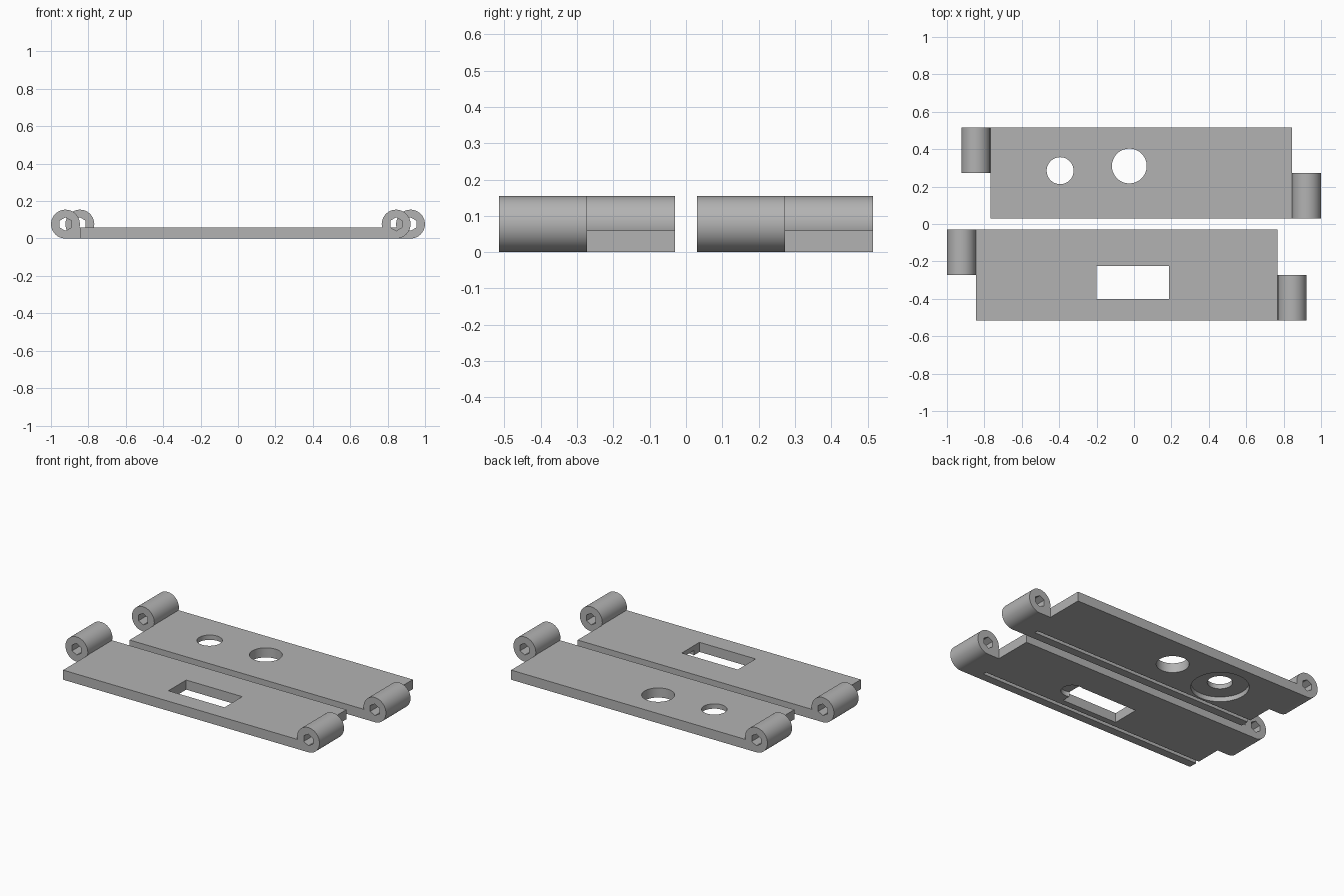
import bpy
import math
from mathutils import Matrix

cube = bpy.data.objects.get("Cube")
if cube:
    bpy.data.objects.remove(cube, do_unlink=True)

# Material
grey = bpy.data.materials.new("plain grey")
grey.use_nodes = True
color = (0.45, 0.45, 0.45, 1)
grey.diffuse_color = color
grey.node_tree.nodes["Principled BSDF"].inputs["Base Color"].default_value = color

# Shared dimensions
HALF_X, HALF_Y, THICK = 0.807, 0.2425, 0.06
RADIUS, HOLE = 0.077, 0.036
PIVOT = HALF_X + RADIUS
SHIFT_X, SHIFT_Y = 0.0385, 0.2725


def finish(name):
    ob = bpy.context.object
    ob.name = name
    bpy.ops.object.transform_apply(location=True, rotation=True, scale=True)
    ob.data.materials.append(grey)
    return ob


def box(name, x0, x1, y0, y1, z0, z1):
    bpy.ops.mesh.primitive_cube_add(size=1, location=((x0 + x1) / 2, (y0 + y1) / 2, (z0 + z1) / 2))
    bpy.context.object.scale = (x1 - x0, y1 - y0, z1 - z0)
    return finish(name)


def post(name, x, y, r, z0, z1):
    bpy.ops.mesh.primitive_cylinder_add(vertices=64, radius=r, depth=z1 - z0,
                                        location=(x, y, (z0 + z1) / 2))
    return finish(name)


def barrel(name, x, y, r, length, sides):
    bpy.ops.mesh.primitive_cylinder_add(vertices=sides, radius=r, depth=length,
                                        location=(x, y, RADIUS), rotation=(math.pi / 2, 0, 0))
    return finish(name)


def combine(ob, other, operation):
    other.hide_render = True
    mod = ob.modifiers.new(operation.lower(), "BOOLEAN")
    mod.operation, mod.object, mod.solver = operation, other, "EXACT"
    bpy.context.view_layer.objects.active = ob
    bpy.ops.object.modifier_apply(modifier=mod.name)
    bpy.data.objects.remove(other, do_unlink=True)


def hinge_plate(name, cx, cy):
    """Flat plate with a pin barrel on opposite corners and a groove below."""
    plate = box(name, -HALF_X, HALF_X, -HALF_Y, HALF_Y, 0, THICK)
    for side in (-1, 1):
        y0, y1 = sorted((0, -side * HALF_Y))
        x0, x1 = sorted((side * (HALF_X - 0.05), side * PIVOT))
        combine(plate, box("tail", x0, x1, y0, y1, 0, THICK), "UNION")
        combine(plate, barrel("knuckle", side * PIVOT, (y0 + y1) / 2, RADIUS, HALF_Y, 96), "UNION")
        combine(plate, barrel("pin_hole", side * PIVOT, (y0 + y1) / 2, HOLE, HALF_Y + 0.04, 6),
                "DIFFERENCE")
    groove_y = -HALF_Y + 0.065
    combine(plate, box("groove", -1.2, HALF_X - 0.045, groove_y - 0.012, groove_y + 0.012,
                       -0.1, 0.02), "DIFFERENCE")
    plate.data.transform(Matrix.Translation((cx, cy, 0)))
    return plate


# Front plate: rectangular window with a round pocket underneath
front = hinge_plate("front_plate", -SHIFT_X, -SHIFT_Y)
combine(front, box("window", -0.2, 0.187, -0.4, -0.225, -0.1, 0.2), "DIFFERENCE")
combine(front, post("pocket", 0.215, -0.285, 0.065, -0.1, 0.03), "DIFFERENCE")

# Back plate: two round holes, the smaller one counterbored underneath
back = hinge_plate("back_plate", SHIFT_X, SHIFT_Y)
combine(back, post("large_hole", -0.025, 0.31, 0.093, -0.1, 0.2), "DIFFERENCE")
combine(back, post("small_hole", -0.395, 0.285, 0.072, -0.1, 0.2), "DIFFERENCE")
combine(back, post("counterbore", -0.395, 0.285, 0.165, -0.1, 0.03), "DIFFERENCE")

# Smooth round walls, crisp edges
for ob in (front, back):
    bpy.ops.object.select_all(action="DESELECT")
    ob.select_set(True)
    bpy.context.view_layer.objects.active = ob
    bpy.ops.object.shade_smooth_by_angle(angle=math.radians(30))
